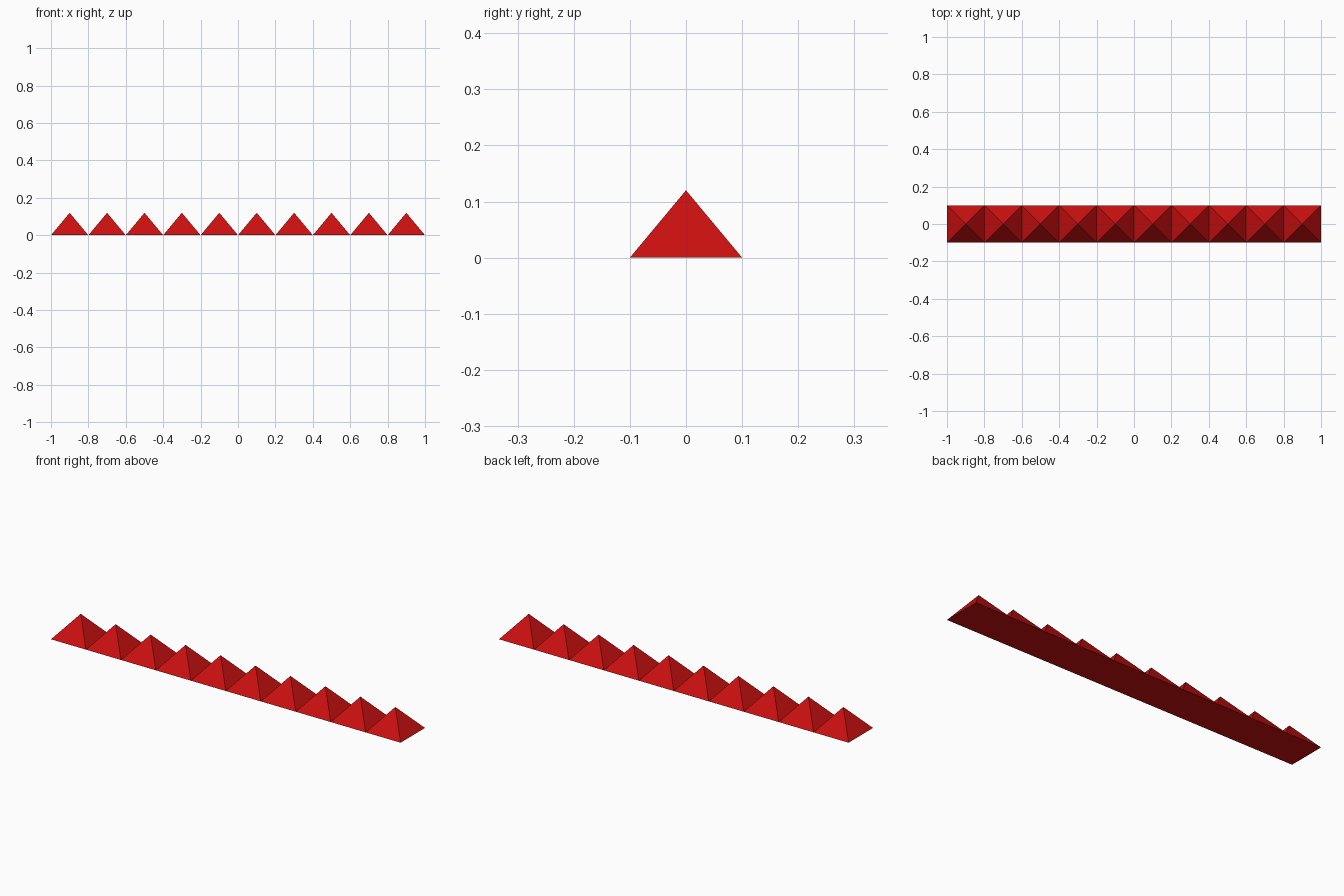
import bpy
import bmesh

if "Cube" in bpy.data.objects:
    bpy.data.objects.remove(bpy.data.objects["Cube"])

COUNT, SIZE, HEIGHT = 10, 0.2, 0.12

red = bpy.data.materials.new("red")
red.diffuse_color = (0.6, 0.005, 0.005, 1.0)
red.use_nodes = True
red.node_tree.nodes["Principled BSDF"].inputs["Base Color"].default_value = red.diffuse_color


# One square pyramid with its base on z = 0
def spike_mesh():
    h = SIZE / 2
    bm = bmesh.new()
    base = [bm.verts.new((x, y, 0)) for x, y in ((-h, -h), (h, -h), (h, h), (-h, h))]
    tip = bm.verts.new((0, 0, HEIGHT))
    bm.faces.new(base[::-1])
    for i in range(4):
        bm.faces.new((base[i], base[(i + 1) % 4], tip))
    mesh = bpy.data.meshes.new("spike")
    bm.to_mesh(mesh)
    bm.free()
    mesh.materials.append(red)
    return mesh


# Row of spikes along x, sharing one mesh
mesh = spike_mesh()
for i in range(COUNT):
    spike = bpy.data.objects.new(f"spike_{i + 1}", mesh)
    spike.location.x = (i - (COUNT - 1) / 2) * SIZE
    bpy.context.collection.objects.link(spike)
